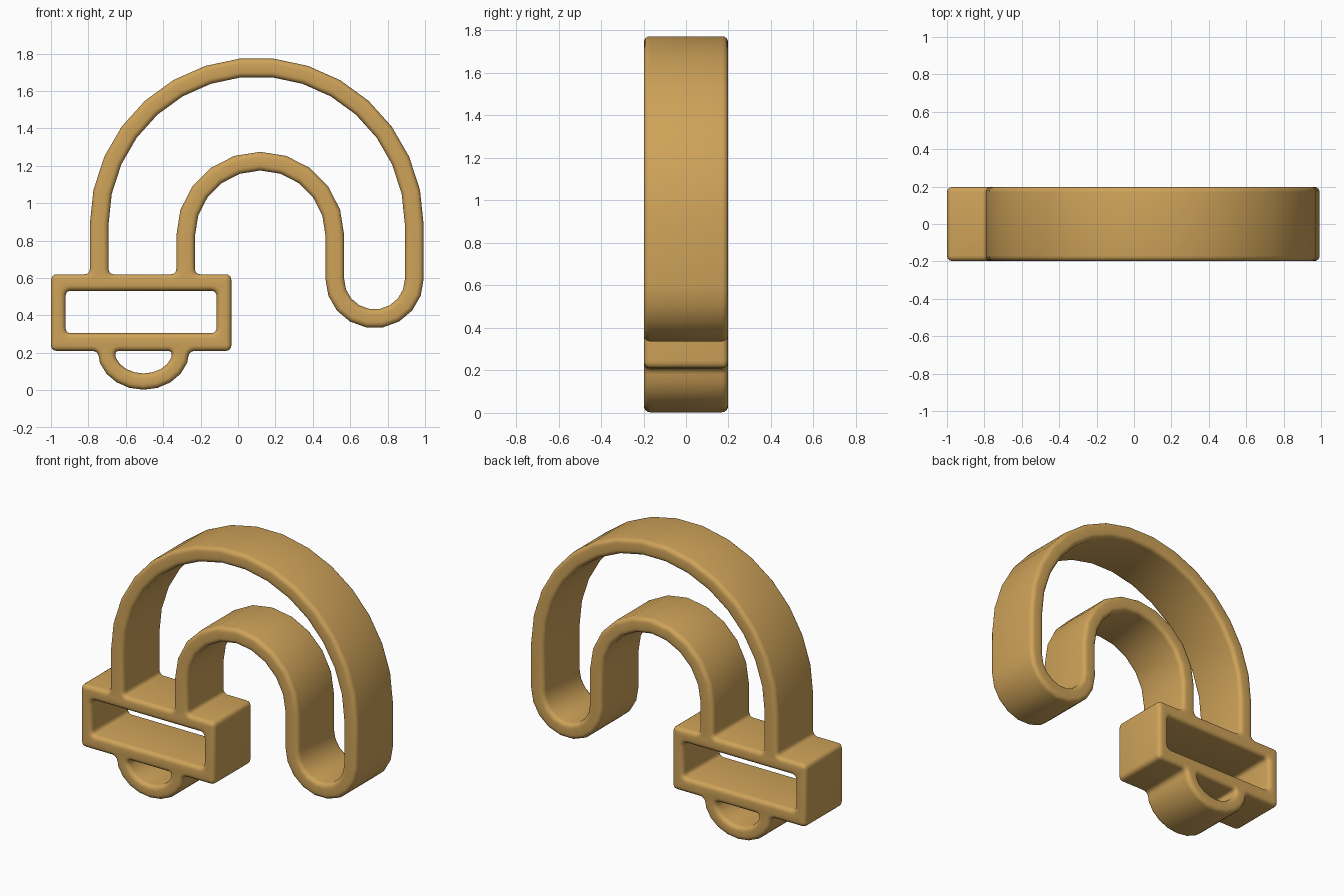
import bpy, bmesh, math
from mathutils import Vector

if "Cube" in bpy.data.objects:
    bpy.data.objects.remove(bpy.data.objects["Cube"])

HALF = 0.198     # half depth in y
EDGE = 0.028     # rim rounding


def arc(cx, cz, rx, rz, a0, a1, n, ends=0.0):
    """Arc points (x, z, corner radius); the end points may be filleted."""
    pts = []
    for i in range(n + 1):
        a = math.radians(a0 + (a1 - a0) * i / n)
        r = ends if i in (0, n) else 0.0
        pts.append((cx + rx * math.cos(a), cz + rz * math.sin(a), r))
    return pts


def outline(pts, ccw):
    """Round the tagged corners and fix the winding."""
    out, n = [], len(pts)
    for i, (x, z, r) in enumerate(pts):
        p = Vector((x, z))
        if r == 0:
            out.append(p)
            continue
        a = Vector(pts[i - 1][:2]) - p
        b = Vector(pts[(i + 1) % n][:2]) - p
        p0, p1 = p + a.normalized() * r, p + b.normalized() * r
        for k in range(5):
            t = k / 4
            out.append(p0 * (1 - t) ** 2 + p * 2 * t * (1 - t) + p1 * t * t)
    area = sum(out[i - 1].x * out[i].y - out[i].x * out[i - 1].y for i in range(len(out)))
    if (area > 0) != ccw:
        out.reverse()
    return out


def inset(loop, d):
    """Move an outline into the material (its left side) by d."""
    res, n = [], len(loop)
    for i in range(n):
        u = (loop[i] - loop[i - 1]).normalized()
        v = (loop[(i + 1) % n] - loop[i]).normalized()
        n1, n2 = Vector((-u.y, u.x)), Vector((-v.y, v.x))
        res.append(loop[i] + (n1 + n2) * (d / (1 + n1.dot(n2))))
    return res


F = 0.035
# outside edge: buckle frame, lower loop, then the hook strip
outer = [(-1.0, 0.62, F), (-1.0, 0.21, F)]
outer += arc(-0.505, 0.21, 0.245, 0.207, 180, 360, 10, 0.03)
outer += [(-0.035, 0.21, F), (-0.035, 0.62, F), (-0.23, 0.62, 0.03)]
outer += arc(0.119, 0.826, 0.349, 0.349, 180, 0, 10)
outer += arc(0.73, 0.595, 0.2625, 0.2625, 180, 360, 9)
outer += arc(0.10, 0.885, 0.8925, 0.8925, 0, 180, 15)
outer += [(-0.792, 0.62, 0.03)]

# opening inside the hook strip
hook_hole = [(-0.33, 0.62, 0.03), (-0.692, 0.62, 0.03)]
hook_hole += arc(0.10, 0.885, 0.7925, 0.7925, 180, 0, 15)
hook_hole += arc(0.73, 0.595, 0.1625, 0.1625, 360, 180, 9)
hook_hole += arc(0.119, 0.826, 0.449, 0.449, 0, 180, 10)

# strap slot and loop opening
slot = [(-0.922, 0.305, 0.03), (-0.115, 0.305, 0.03), (-0.115, 0.532, 0.03), (-0.922, 0.532, 0.03)]
loop_hole = arc(-0.505, 0.21, 0.155, 0.12, 180, 360, 10, 0.025)

loops = [outline(outer, True)] + [outline(h, False) for h in (hook_hole, slot, loop_hole)]

# rounded wall profile: (inset, y) from front to back
front = [(EDGE * (1 - math.sin(a)), -HALF + EDGE * (1 - math.cos(a)))
         for a in (math.pi / 2 * k / 4 for k in range(5))]
profile = front + [(d, -y) for d, y in reversed(front)]

bm = bmesh.new()
cap_edges = ([], [])
for lp in loops:
    n = len(lp)
    rings = [[bm.verts.new((p.x, y, p.y)) for p in inset(lp, d)] for d, y in profile]
    for r0, r1 in zip(rings, rings[1:]):
        for i in range(n):
            j = (i + 1) % n
            bm.faces.new((r0[i], r0[j], r1[j], r1[i]))
    for k, ring in enumerate((rings[0], rings[-1])):
        cap_edges[k].extend(bm.edges.get((ring[i - 1], ring[i])) for i in range(n))
for edges in cap_edges:
    bmesh.ops.triangle_fill(bm, use_beauty=True, use_dissolve=False, edges=edges)
bmesh.ops.recalc_face_normals(bm, faces=bm.faces)

mesh = bpy.data.meshes.new("strap_hook")
bm.to_mesh(mesh)
bm.free()
mat = bpy.data.materials.new("tan")
mat.diffuse_color = (0.62, 0.365, 0.10, 1)
mat.use_nodes = True
mat.node_tree.nodes["Principled BSDF"].inputs["Base Color"].default_value = mat.diffuse_color
mesh.materials.append(mat)
obj = bpy.data.objects.new("strap_hook", mesh)
bpy.context.collection.objects.link(obj)
bpy.context.view_layer.objects.active = obj
obj.select_set(True)
bpy.ops.object.shade_smooth_by_angle(angle=math.radians(40))
